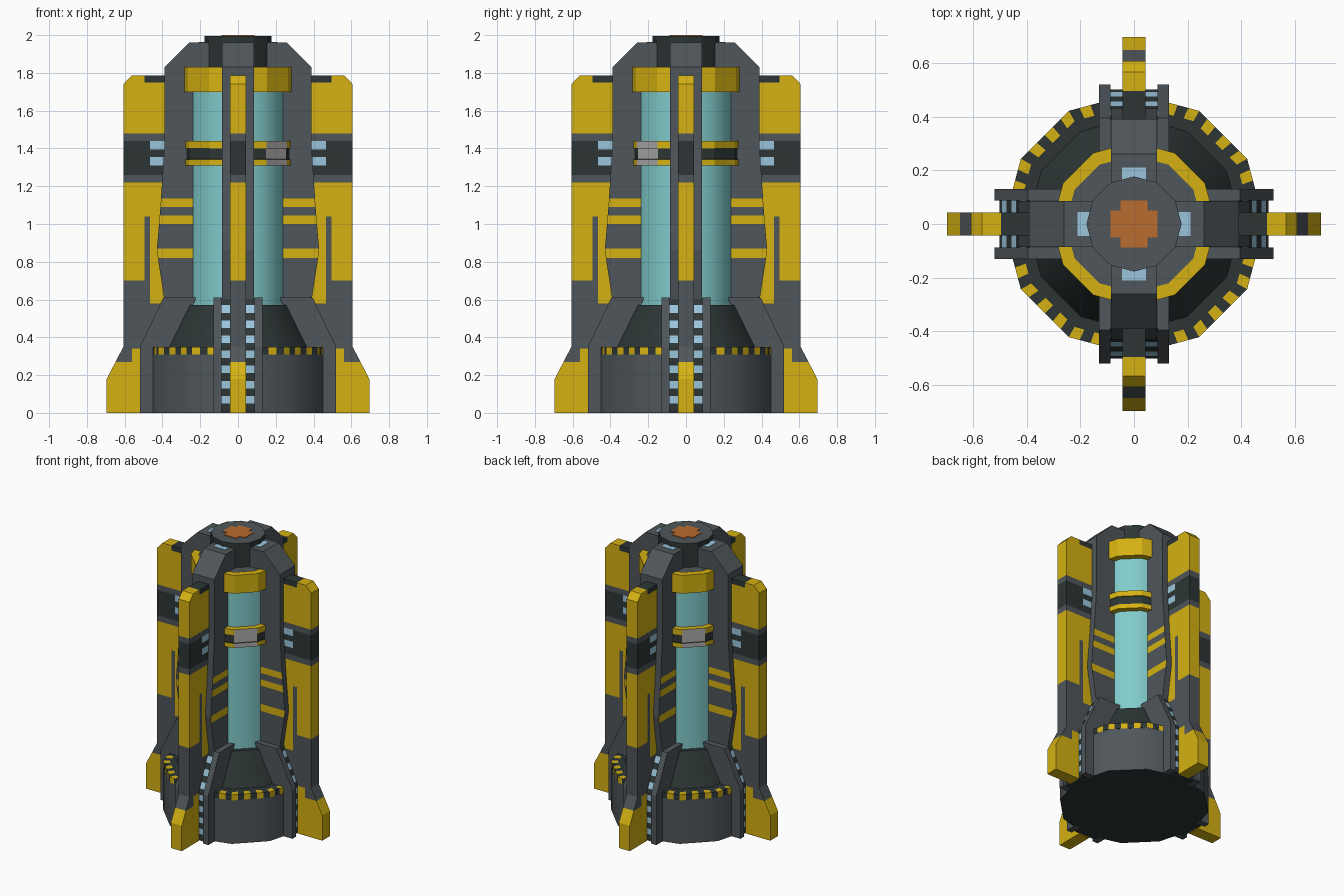
import bpy, bmesh, math
from mathutils import Vector

if "Cube" in bpy.data.objects:
    bpy.data.objects.remove(bpy.data.objects["Cube"])

COLOURS = {
    "grey": (0.078, 0.092, 0.102), "yellow": (0.66, 0.44, 0.006),
    "dark": (0.026, 0.036, 0.036), "cyan": (0.22, 0.60, 0.60),
    "light_blue": (0.32, 0.56, 0.72), "orange": (0.48, 0.15, 0.03),
    "pale_grey": (0.42, 0.40, 0.40),
}
NAMES = list(COLOURS)
MATS = []
for n, c in COLOURS.items():
    m = bpy.data.materials.new(n)
    m.diffuse_color = (*c, 1)
    m.use_nodes = True
    m.node_tree.nodes["Principled BSDF"].inputs["Base Color"].default_value = m.diffuse_color
    MATS.append(m)


def finish(bm, name, rule):
    """Turn a bmesh into mesh data coloured by rule(centre, normal)."""
    bmesh.ops.recalc_face_normals(bm, faces=bm.faces[:])
    bm.normal_update()
    for f in bm.faces:
        f.material_index = NAMES.index(rule(f.calc_center_median(), f.normal))
    me = bpy.data.meshes.new(name)
    bm.to_mesh(me)
    bm.free()
    for m in MATS:
        me.materials.append(m)
    return me


def add(name, me, turn=0.0, smooth=False):
    ob = bpy.data.objects.new(name, me)
    bpy.context.collection.objects.link(ob)
    ob.rotation_euler.z = turn
    if smooth:
        bpy.ops.object.select_all(action='DESELECT')
        ob.select_set(True)
        bpy.context.view_layer.objects.active = ob
        bpy.ops.object.shade_smooth_by_angle(angle=math.radians(35))
    return ob


def four(name, me):
    for i, side in enumerate(("right", "back", "left", "front")):
        add(f"{side}_{name}", me, i * math.pi / 2)


def slab(name, profile, y0, y1, rule, zs=(), xs=()):
    """Extrude an x-z profile from y0 to y1 and cut it at colour borders."""
    bm = bmesh.new()
    f = bm.faces.new([bm.verts.new((x, y0, z)) for x, z in profile])
    r = bmesh.ops.extrude_face_region(bm, geom=[f])
    for v in r["geom"]:
        if isinstance(v, bmesh.types.BMVert):
            v.co.y = y1
    for vals, axis in ((zs, Vector((0, 0, 1))), (xs, Vector((1, 0, 0)))):
        for t in vals:
            bmesh.ops.bisect_plane(bm, geom=bm.verts[:] + bm.edges[:] + bm.faces[:],
                                   plane_co=axis * t, plane_no=axis, dist=1e-5)
    return finish(bm, name, rule)


def turned(name, rings, rule, n=12):
    """Stack of n-sided rings (radius, z), closed at both ends."""
    bm = bmesh.new()
    loops = [[bm.verts.new((r * math.cos(2 * math.pi * i / n), r * math.sin(2 * math.pi * i / n), z))
              for i in range(n)] for r, z in rings]
    for a, b in zip(loops, loops[1:]):
        for i in range(n):
            bm.faces.new((a[i], a[(i + 1) % n], b[(i + 1) % n], b[i]))
    bm.faces.new(loops[0])
    bm.faces.new(loops[-1])
    return finish(bm, name, rule)


# Twelve-sided base, cone and central tube
add("base_drum", turned("base_drum", [(0.485, 0), (0.485, 0.31)],
    lambda c, n: "dark" if abs(n.z) > 0.5 else "grey"), smooth=True)
add("base_cone", turned("base_cone", [(0.40, 0.345), (0.29, 0.57)], lambda c, n: "dark"), smooth=True)
add("glass_tube", turned("glass_tube", [(0.26, 0.56), (0.26, 1.72)], lambda c, n: "cyan"), smooth=True)

# Hazard band around the rim of the base, alternating along the polygon edge
bm = bmesh.new()
corner = [Vector((0.486 * math.cos(math.pi * k / 6), 0.486 * math.sin(math.pi * k / 6), 0)) for k in range(12)]
rim = [corner[k].lerp(corner[(k + 1) % 12], j / 6) for k in range(12) for j in range(6)]
loops = [[bm.verts.new((p.x * s, p.y * s, z)) for p in rim]
         for s, z in ((1, 0.31), (1, 0.35), (0.91, 0.35), (0.7, 0.35))]
painted = set()
for level, (a, b) in enumerate(zip(loops, loops[1:])):
    for i in range(72):
        j = (i + 1) % 72
        f = bm.faces.new((a[i], a[j], b[j], b[i]))
        if i % 2 == 0 and level < 2:
            painted.add(tuple(round(v, 4) for v in f.calc_center_median()))
add("hazard_band", finish(bm, "hazard_band",
    lambda c, n: "yellow" if tuple(round(v, 4) for v in c) in painted else "dark"))

# Tube collars: plain at the top, striped with two pale panels in the middle
add("top_collar", turned("top_collar", [(0.305, 1.70), (0.305, 1.83), (0.255, 1.83), (0.255, 1.825)],
    lambda c, n: "grey" if n.z > 0.5 and c.xy.length < 0.1 else "yellow"))


def middle_rule(c, n):
    if abs(n.z) < 0.5 and abs(c.x + c.y) < 0.03:
        return "pale_grey"
    return "dark" if 1.34 < c.z < 1.40 else "yellow"


add("middle_collar", turned("middle_collar",
    [(0.3, 1.31), (0.3, 1.342), (0.294, 1.343), (0.294, 1.4), (0.3, 1.401), (0.3, 1.44)], middle_rule))

# Top cap with a cross-shaped orange plate
add("top_cap", turned("top_cap", [(0.177, 1.80), (0.177, 1.996)],
    lambda c, n: "grey" if n.z > 0.5 else "dark"))
bm = bmesh.new()
s, l = 0.05, 0.088
cross = [(l, -s), (l, s), (s, s), (s, l), (-s, l), (-s, s), (-l, s), (-l, -s), (-s, -s), (-s, -l), (s, -l), (s, -s)]
f = bm.faces.new([bm.verts.new((x, y, 1.995)) for x, y in cross])
for v in bmesh.ops.extrude_face_region(bm, geom=[f])["geom"]:
    if isinstance(v, bmesh.types.BMVert):
        v.co.z = 2.0
add("cap_plate", finish(bm, "cap_plate", lambda c, n: "orange"))

# Four pylons with yellow stripes on their side faces
BANDS = ((0.82, 0.87), (1.00, 1.045), (1.09, 1.135))


def pylon_rule(c, n):
    striped = abs(n.y) > 0.5 and any(a < c.z < b for a, b in BANDS)
    return "yellow" if striped else "grey"


four("pylon", slab("pylon", [(0.1, 0.6), (0.39, 0.6), (0.43, 0.86), (0.41, 1.1), (0.39, 1.4),
                             (0.39, 1.83), (0.26, 1.96), (0.1, 1.96)],
                   -0.086, 0.086, pylon_rule, [z for b in BANDS for z in b]))
four("pylon_light", slab("pylon_light", [(0.16, 1.955), (0.21, 1.955), (0.21, 1.964), (0.16, 1.964)],
                         -0.045, 0.045, lambda c, n: "light_blue"))

# Feet: two grey walls with a recessed dark channel of lights between them
for label, sgn in (("a", 1), ("b", -1)):
    four("foot_wall_" + label, slab("foot_wall", [(0.44, 0), (0.52, 0), (0.52, 0.35), (0.395, 0.61),
                                                  (0.22, 0.61), (0.35, 0.35), (0.44, 0.33)],
                                    0.088 * sgn, 0.13 * sgn, lambda c, n: "grey"))
LIGHTS = [0.05 + 0.08 * i for i in range(7)]


def channel_rule(c, n):
    return "light_blue" if n.x > 0.3 and any(z < c.z < z + 0.04 for z in LIGHTS) else "dark"


four("foot_channel", slab("foot_channel", [(0.40, 0.004), (0.5, 0.004), (0.5, 0.35), (0.388, 0.607), (0.25, 0.607)],
                          -0.09, 0.09, channel_rule, [t for z in LIGHTS for t in (z, z + 0.04)]))


# Fins, painted in blocks by height and distance from the centre
def fin_rule(c, n):
    x, z, side = c.x, c.z, abs(n.y) > 0.5
    if z < 0.27 or (x < 0.56 and z < 0.34):
        return "yellow"
    if z < 0.70:
        return "yellow" if x < 0.465 and z > 0.58 else "grey"
    if z < 1.22:
        return "grey" if side and 0.465 < x < 0.495 and z < 1.04 else "yellow"
    if z < 1.48:
        if side and x < 0.465 and (1.31 < z < 1.355 or 1.395 < z < 1.44):
            return "light_blue"
        return "dark" if 1.26 < z < 1.44 else "grey"
    return "dark" if x < 0.495 and z > 1.75 else "yellow"


four("fin", slab("fin", [(0.5, 0), (0.695, 0), (0.695, 0.18), (0.607, 0.35), (0.607, 1.74),
                         (0.565, 1.785), (0.3, 1.785), (0.3, 0.4)], -0.043, 0.043, fin_rule,
                 (0.27, 0.34, 0.58, 0.70, 1.04, 1.22, 1.26, 1.31, 1.355, 1.395, 1.44, 1.48, 1.75),
                 (0.465, 0.495, 0.56)))
